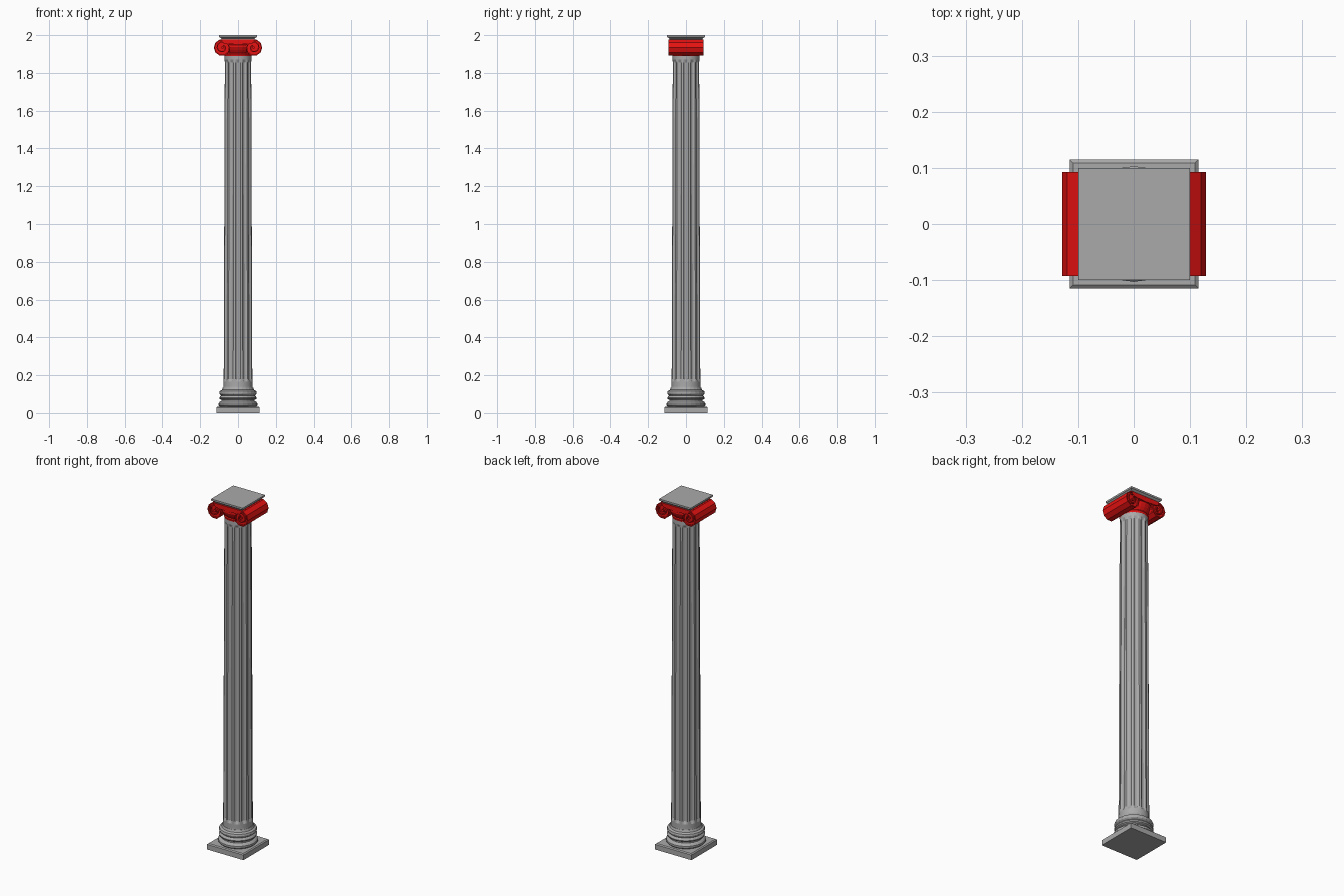
import bpy, bmesh
from math import sin, cos, pi, tau

cube = bpy.data.objects.get("Cube")
if cube:
    bpy.data.objects.remove(cube, do_unlink=True)


def material(name, colour):
    m = bpy.data.materials.new(name)
    m.use_nodes = True
    m.diffuse_color = colour
    m.node_tree.nodes["Principled BSDF"].inputs["Base Color"].default_value = colour
    return m


STONE = material("grey stone", (0.4, 0.4, 0.4, 1))
RED = material("red paint", (0.8, 0.006, 0.006, 1))


def loft(name, rings, mat):
    """Skin a list of equal-length closed rings and cap both ends."""
    bm = bmesh.new()
    loops = [[bm.verts.new(p) for p in ring] for ring in rings]
    n = len(loops[0])
    for a, b in zip(loops, loops[1:]):
        for i in range(n):
            j = (i + 1) % n
            bm.faces.new((a[i], a[j], b[j], b[i]))
    bm.faces.new(loops[0][::-1])
    bm.faces.new(loops[-1])
    bmesh.ops.recalc_face_normals(bm, faces=bm.faces)
    mesh = bpy.data.meshes.new(name)
    bm.to_mesh(mesh)
    bm.free()
    mesh.materials.append(mat)
    obj = bpy.data.objects.new(name, mesh)
    bpy.context.collection.objects.link(obj)
    return obj


def turned(name, profile, mat, sides=24):
    return loft(name, [[(r * cos(tau * i / sides), r * sin(tau * i / sides), z)
                        for i in range(sides)] for r, z in profile], mat)


def square(name, profile, mat):
    return loft(name, [[(-h, -h, z), (h, -h, z), (h, h, z), (-h, h, z)]
                       for h, z in profile], mat)


def extruded(name, outline, y0, y1, mat):
    return loft(name, [[(x, y, z) for x, z in outline] for y in (y0, y1)], mat)


# Base: square plinth and round mouldings
square("plinth", [(0.115, 0), (0.115, 0.029), (0.109, 0.034)], STONE)
turned("base_mouldings", [
    (0.095, 0.033), (0.103, 0.041), (0.103, 0.052), (0.096, 0.06),
    (0.088, 0.064), (0.088, 0.07), (0.097, 0.075), (0.099, 0.082),
    (0.094, 0.089), (0.089, 0.093), (0.097, 0.1), (0.099, 0.108),
    (0.096, 0.117), (0.085, 0.123), (0.08, 0.135)], STONE)

# Shaft: twelve flutes that run out below the capital and above the base
FLUTES = 12
SECTION = [(-0.5, 0), (-0.36, 0), (-0.18, 0.8), (0, 1), (0.18, 0.8), (0.36, 0)]


def shaft_ring(r, z, depth):
    ring = []
    for k in range(FLUTES):
        for t, d in SECTION:
            a = tau * (k + t) / FLUTES
            ring.append(((r - depth * d) * cos(a), (r - depth * d) * sin(a), z))
    return ring


loft("fluted_shaft", [shaft_ring(*s) for s in (
    (0.08, 0.12, 0), (0.077, 0.14, 0), (0.077, 0.165, 0), (0.077, 0.18, 0.009),
    (0.071, 1.855, 0.008), (0.071, 1.87, 0), (0.071, 1.9, 0))], STONE)

# Capital: round echinus, cushion and a pair of scrolls
turned("echinus", [(0.071, 1.888), (0.074, 1.9), (0.071, 1.906), (0.082, 1.922),
                   (0.09, 1.938), (0.09, 1.948), (0.08, 1.956)], RED)
extruded("cushion", [(-0.09, 1.978), (-0.075, 1.955), (0, 1.95),
                     (0.075, 1.955), (0.09, 1.978)], -0.093, 0.093, RED)

CX, CZ, R, STEPS = 0.083, 1.934, 0.045, 10


def spiral(side):
    """Outline of a flat band winding inward from the top of the scroll."""
    outer, inner = [], []
    for i in range(2 * STEPS + 1):
        a = pi / 2 - tau * i / STEPS + pi / STEPS
        r = R - 0.030 * max(0, i - STEPS * 0.6) / (1.4 * STEPS)
        for line, q in ((outer, r), (inner, r - 0.006)):
            line.append((side * (CX + q * cos(a)), CZ + q * sin(a)))
    return outer, inner


for side, label in ((1, "left"), (-1, "right")):
    disc = [(side * (CX + (R - 0.002) * cos(tau * (i + 0.5) / STEPS + pi / 2)),
             CZ + (R - 0.002) * sin(tau * (i + 0.5) / STEPS + pi / 2))
            for i in range(STEPS)]
    extruded(label + "_scroll_body", disc, -0.084, 0.084, RED)
    outer, inner = spiral(side)
    loft(label + "_scroll_band", [
        [(o[0], -0.093, o[1]), (o[0], 0.093, o[1]),
         (n[0], 0.093, n[1]), (n[0], -0.093, n[1])]
        for o, n in zip(outer, inner)], RED)
    eye = [(side * CX + 0.007 * cos(tau * i / 8), CZ + 0.007 * sin(tau * i / 8))
           for i in range(8)]
    extruded(label + "_scroll_eye", eye, -0.093, 0.093, RED)

# Abacus: stepped square slab on top
square("abacus", [(0.085, 1.97), (0.088, 1.982), (0.096, 1.988),
                  (0.1, 1.99), (0.1, 2.0)], STONE)
